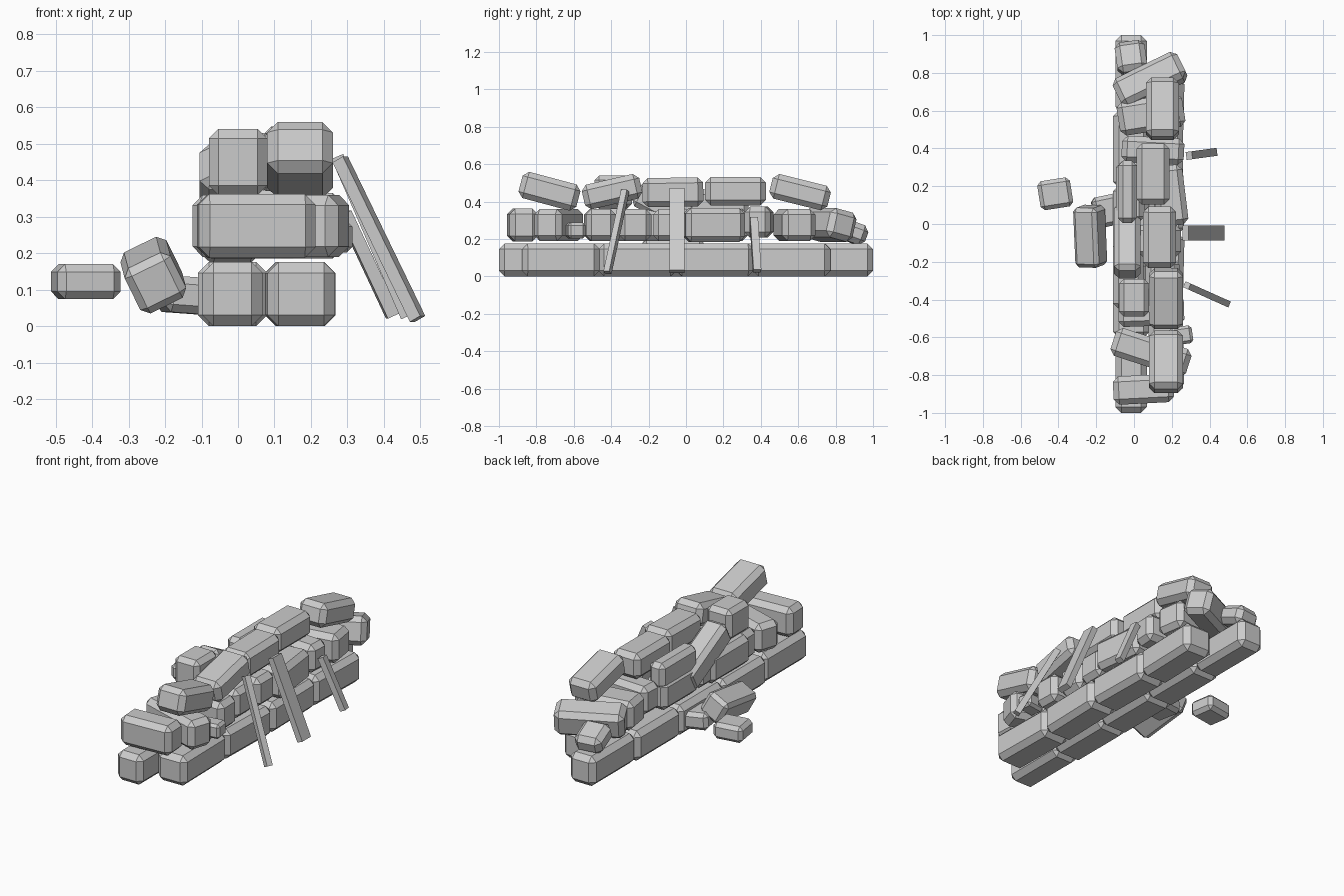
import bpy, bmesh
from math import radians
from mathutils import Vector, Matrix, Euler


def box(name, loc, size, rot=(0, 0, 0), chamfer=0.0):
    bm = bmesh.new()
    bmesh.ops.create_cube(bm, size=1)
    bmesh.ops.scale(bm, vec=size, verts=bm.verts)
    if chamfer:
        bmesh.ops.bevel(bm, geom=bm.edges[:], offset=chamfer, segments=1,
                        profile=0.5, affect='EDGES')
    me = bpy.data.meshes.new(name)
    bm.to_mesh(me)
    bm.free()
    ob = bpy.data.objects.new(name, me)
    ob.location = loc
    ob.rotation_euler = Euler([radians(a) for a in rot])
    bpy.context.collection.objects.link(ob)
    return ob


def bags(name, rows, chamfer=0.029):
    for i, (loc, size, rot) in enumerate(rows):
        box(f"{name}_{i + 1}", loc, size, rot, chamfer)


# bottom course: five bags behind, four in front, staggered
for i in range(5):
    end = i in (0, 4)
    box(f"base_back_bag_{i + 1}", (-0.015, -0.795 + i * 0.3975, 0.088),
        (0.165 if end else 0.19, 0.41, 0.175), chamfer=0.03)
for i in range(4):
    box(f"base_front_bag_{i + 1}", (0.17, -0.67 + i * 0.412, 0.088),
        (0.185, 0.415, 0.175), (0, 0, (1, -1.5)[i % 2]), 0.03)

# middle course: mostly laid crosswise
bags("middle_bag", [
    ((0.05, -0.875, 0.275), (0.32, 0.15, 0.175), (0, 0, 3)),
    ((0.09, -0.68, 0.275), (0.42, 0.155, 0.17), (0, 0, -18)),
    ((0.09, -0.46, 0.275), (0.35, 0.16, 0.17), (0, 0, 2)),
    ((-0.03, -0.27, 0.275), (0.16, 0.36, 0.17), (0, 0, 0)),
    ((0.15, -0.27, 0.275), (0.18, 0.17, 0.17), (0, 0, 0)),
    ((0.08, -0.09, 0.275), (0.34, 0.17, 0.17), (0, 0, 0)),
    ((0.19, 0.15, 0.275), (0.165, 0.32, 0.18), (0, 0, 7)),
    ((-0.02, 0.17, 0.275), (0.15, 0.32, 0.17), (0, 0, 0)),
    ((0.10, 0.39, 0.29), (0.33, 0.14, 0.165), (0, 0, -3)),
    ((0.09, 0.58, 0.275), (0.35, 0.18, 0.17), (0, 0, 9)),
    ((0.085, 0.76, 0.275), (0.38, 0.16, 0.16), (-14, 0, 26)),
    ((-0.015, 0.88, 0.24), (0.16, 0.17, 0.11), (-20, 0, 8)),
])

# top course
bags("top_front_bag", [
    ((0.17, -0.73, 0.455), (0.18, 0.32, 0.145), (-15, 0, 0)),
    ((0.17, -0.395, 0.453), (0.18, 0.315, 0.135), (13, 0, 0)),
    ((0.135, -0.07, 0.45), (0.175, 0.325, 0.155), (1, 0, 0)),
    ((0.10, 0.265, 0.455), (0.175, 0.325, 0.15), (0, 0, 0)),
    ((0.15, 0.61, 0.45), (0.175, 0.32, 0.135), (-14, 0, 0)),
])
bags("top_back_bag", [
    ((0.0, -0.39, 0.45), (0.16, 0.2, 0.18), (0, 0, 0)),
    ((-0.035, -0.09, 0.355), (0.14, 0.40, 0.14), (-28, 0, 0)),
    ((-0.035, 0.17, 0.39), (0.10, 0.33, 0.15), (0, 0, 0)),
], 0.026)

# fallen bags and rubble
bags("fallen_bag", [
    ((-0.232, -0.065, 0.14), (0.14, 0.32, 0.14), (10, -26, -2)),
    ((-0.417, 0.16, 0.122), (0.175, 0.155, 0.096), (0, 0, 9)),
    ((-0.14, 0.07, 0.085), (0.15, 0.165, 0.10), (0, 4, 12)),
], 0.021)
box("small_rubble_bag", (0.25, -0.59, 0.245), (0.12, 0.095, 0.085), (0, 0, 8), 0.015)


# leaning planks
def plank(name, top, bottom, width, thick=0.035):
    top, bottom = Vector(top), Vector(bottom)
    z = (top - bottom).normalized()
    out = Vector((bottom.x - top.x, bottom.y - top.y, 0))
    y = z.cross(out).normalized()
    x = y.cross(z)
    ob = box(name, (0, 0, 0), (thick, width, (top - bottom).length))
    m = Matrix((x, y, z)).transposed().to_4x4()
    m.translation = (top + bottom) / 2
    ob.matrix_world = m


plank("plank_middle", (0.272, -0.048, 0.465), (0.463, -0.048, 0.026), 0.08)
plank("plank_front", (0.28, -0.325, 0.457), (0.492, -0.42, 0.02), 0.034)
plank("plank_back", (0.292, 0.362, 0.31), (0.424, 0.38, 0.028), 0.042)
